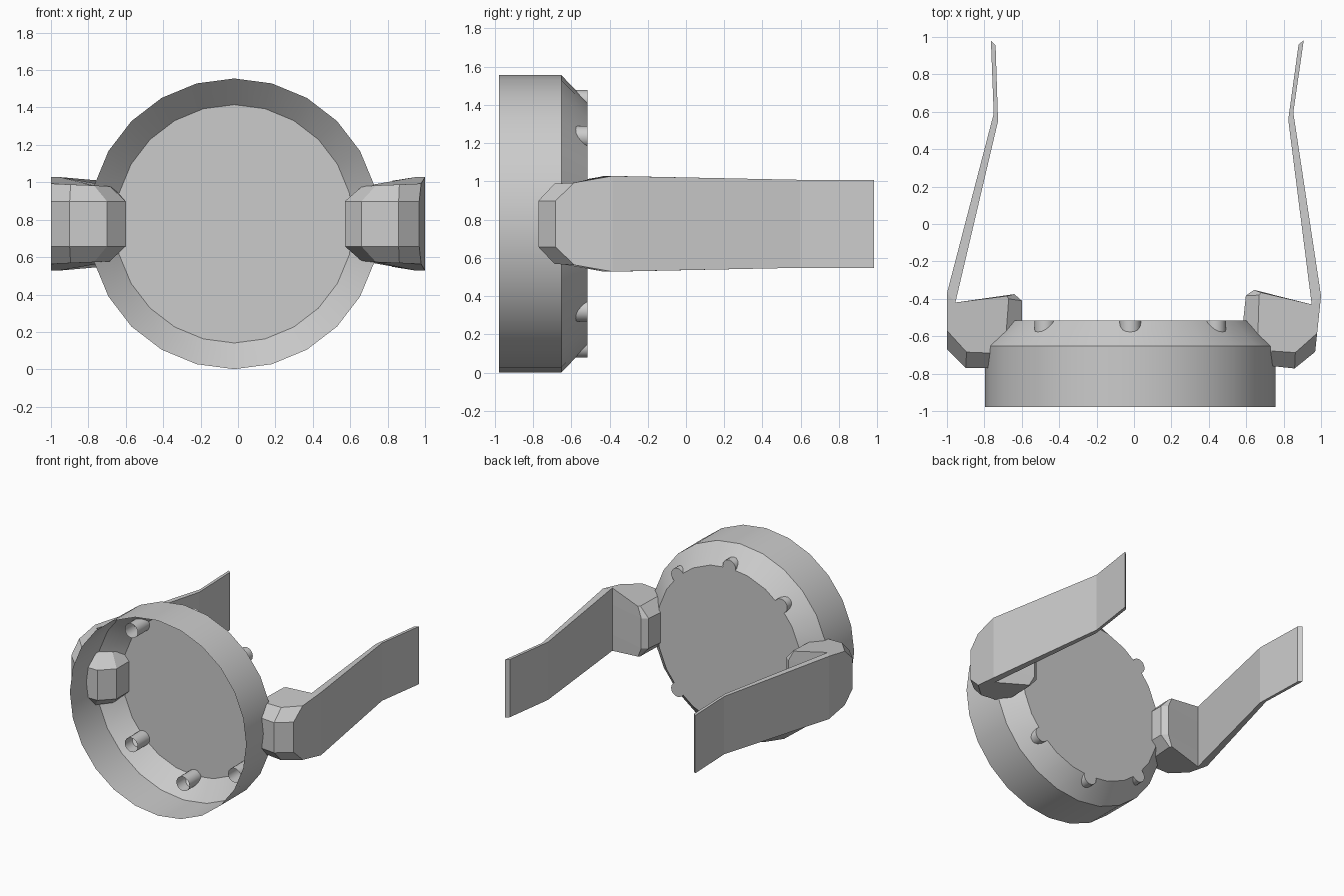
import bpy, bmesh
from math import sin, cos, pi, radians

if "Cube" in bpy.data.objects:
    bpy.data.objects.remove(bpy.data.objects["Cube"])

CX, CZ = -0.02, 0.778     # dish axis (runs along y)


def finish(name, bm, smooth=False):
    bmesh.ops.recalc_face_normals(bm, faces=bm.faces)
    me = bpy.data.meshes.new(name)
    bm.to_mesh(me)
    bm.free()
    ob = bpy.data.objects.new(name, me)
    bpy.context.collection.objects.link(ob)
    if smooth:
        bpy.ops.object.select_all(action='DESELECT')
        ob.select_set(True)
        bpy.context.view_layer.objects.active = ob
        bpy.ops.object.shade_smooth_by_angle(angle=radians(30))
    return ob


def loft(bm, rings, cap_start=True, cap_end=True):
    """Skin a list of equal-length closed rings of points."""
    vs = [[bm.verts.new(p) for p in r] for r in rings]
    n = len(vs[0])
    for a, b in zip(vs, vs[1:]):
        for i in range(n):
            j = (i + 1) % n
            bm.faces.new((a[i], a[j], b[j], b[i]))
    if cap_start:
        bm.faces.new(vs[0])
    if cap_end:
        bm.faces.new(vs[-1])


def circle(cx, cz, r, y, n):
    return [(cx + r * sin(2 * pi * i / n), y, cz + r * cos(2 * pi * i / n)) for i in range(n)]


# dish: open at the front, cone and flat disc at the back
bm = bmesh.new()
loft(bm, [circle(CX, CZ, r, y, 24) for r, y in ((0.777, -0.978), (0.777, -0.652), (0.637, -0.515))],
     cap_start=False)
finish("dish", bm, True)

# small tubes through the cone, open at the front (the arms fill the two side positions)
for k, deg in enumerate((45, 90, 135, 225, 270, 315)):
    a = radians(deg)
    x, z = CX + 0.643 * cos(a), CZ + 0.643 * sin(a)
    bm = bmesh.new()
    loft(bm, [circle(x, z, 0.057, y, 16) for y in (-0.665, -0.515)], cap_start=False)
    finish(f"tube_{k + 1}", bm, True)

# hinge block outline: (x, y) at the middle band, then (x, y, half height) at top and bottom
MID = [(1, -.37), (1, -.67), (.9, -.77), (.7, -.77), (.6, -.67), (.6, -.41), (.64, -.375), (.955, -.42)]
END = [(1, -.37, .25), (1, -.57, .215), (.895, -.685, .21), (.77, -.69, .205),
       (.685, -.6, .2), (.67, -.4, .2), (.68, -.385, .2), (.955, -.42, .25)]
# strap stations: outer (x, y), inner (x, y), half height
STRAP = [((1, -.37), (.955, -.42), .25), ((.75, .59), (.727, .55), .23), ((.765, .98), (.74, .955), .23)]


def place_left(x, y):
    return -x, y


def place_right(x, y):
    # mirrored arm, swung outwards by six degrees
    t, dx, dy = radians(6), x - 1, y + .37
    return 1 + dx * cos(t) + dy * sin(t), -.385 - dx * sin(t) + dy * cos(t)


for side, place in (("left", place_left), ("right", place_right)):
    # faceted hinge block
    bm = bmesh.new()
    rings = [[(*place(x, y), CZ + s * h) for x, y, h in pts]
             for s, pts in ((-1, END), (-1, [(x, y, .12) for x, y in MID]),
                            (1, [(x, y, .12) for x, y in MID]), (1, END))]
    loft(bm, rings)
    finish(f"hinge_block_{side}", bm)

    # bent flat strap
    bm = bmesh.new()
    rings = []
    for o, i, h in STRAP:
        o, i = place(*o), place(*i)
        rings.append([(*o, CZ - h), (*o, CZ + h), (*i, CZ + h), (*i, CZ - h)])
    loft(bm, rings, cap_start=False)
    finish(f"strap_{side}", bm)
